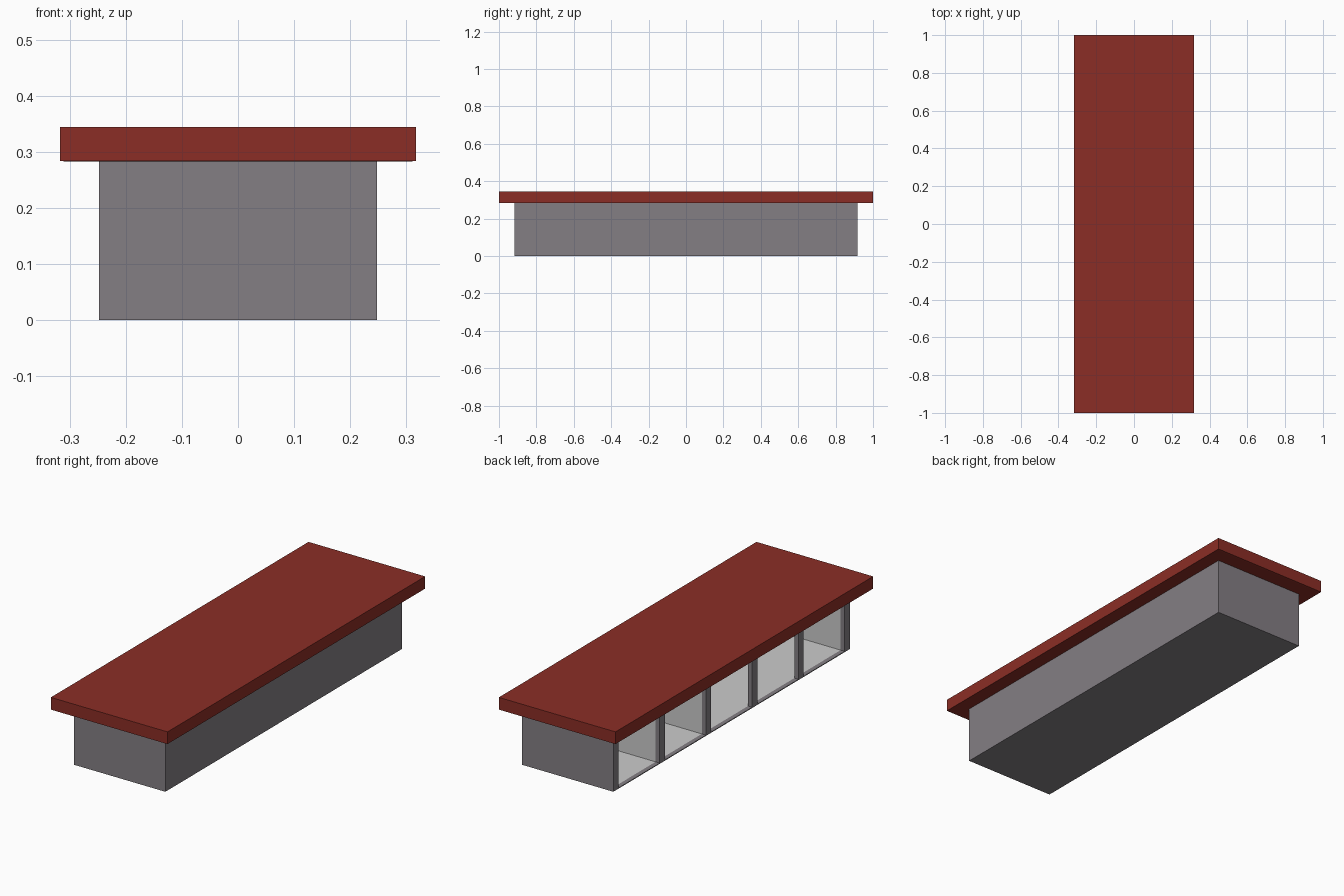
import bpy, bmesh
from mathutils import Vector

if "Cube" in bpy.data.objects:
    bpy.data.objects.remove(bpy.data.objects["Cube"])


def material(name, rgb):
    m = bpy.data.materials.new(name)
    m.diffuse_color = (*rgb, 1)
    m.use_nodes = True
    m.node_tree.nodes["Principled BSDF"].inputs["Base Color"].default_value = m.diffuse_color
    return m


RED = material("red_seat", (0.258, 0.027, 0.019))
GREY = material("dark_grey", (0.231, 0.212, 0.231))


def box(name, lo, hi, mat=None):
    lo, hi = Vector(lo), Vector(hi)
    bm = bmesh.new()
    bmesh.ops.create_cube(bm, size=1)
    size = hi - lo
    for v in bm.verts:
        v.co = (lo + hi) / 2 + Vector(a * b for a, b in zip(v.co, size))
    mesh = bpy.data.meshes.new(name)
    bm.to_mesh(mesh)
    bm.free()
    ob = bpy.data.objects.new(name, mesh)
    bpy.context.collection.objects.link(ob)
    if mat:
        mesh.materials.append(mat)
    return ob


X, Y, H = 0.248, 0.918, 0.284      # cabinet half width, half length, height
W, LIP, FLOOR = 0.04, 0.022, 0.004  # wall width, front frame depth, floor height
LINE = 0.002                       # pale lining thickness
PITCH = (2 * Y - W) / 5
CEIL = H - 0.014
FRONT, BACK = -X + LIP, X - 0.02

# Seat slab, its underside bulging very slightly
seat = box("seat", (-0.317, -1, H), (0.317, 1, 0.344), RED)
bm = bmesh.new()
bm.from_mesh(seat.data)
bm.normal_update()
under = [f for f in bm.faces if f.normal.z < -0.9]
bmesh.ops.inset_region(bm, faces=under, thickness=0.012, depth=0.001)
bm.to_mesh(seat.data)
bm.free()

# Cabinet shell
box("cabinet_base", (-X, -Y, 0), (X, Y, FLOOR - LINE), GREY)
box("cabinet_back", (BACK, -Y, FLOOR - LINE), (X, Y, H), GREY)
box("cabinet_top", (-X, -Y, CEIL), (BACK, Y, H), GREY)
for side, s in (("front", -1), ("rear", 1)):
    y0, y1 = sorted((s * Y, s * (Y - W + LINE)))
    box(f"{side}_end_wall", (FRONT, y0, FLOOR - LINE), (BACK, y1, CEIL), GREY)
    y0, y1 = sorted((s * (Y - W + LINE), s * (Y - W)))
    box(f"{side}_end_lining", (FRONT, y0, FLOOR), (BACK, y1, CEIL))

# Open face: sill and six posts
box("front_sill", (-X, -Y, FLOOR - LINE), (FRONT, Y, FLOOR), GREY)
for i in range(6):
    y = Y - i * PITCH
    box(f"post_{i + 1}", (-X, y - W, FLOOR), (FRONT, y, CEIL), GREY)

# Pale interior: floor, back and the two full-depth dividers
box("floor_lining", (FRONT, -Y + W, FLOOR - LINE), (BACK, Y - W, FLOOR))
box("back_lining", (BACK - LINE, -Y + W, FLOOR), (BACK, Y - W, CEIL))
box("ceiling_lining", (FRONT, -Y + W, CEIL - LINE), (BACK, Y - W, CEIL))
for i in (1, 2):
    y = Y - i * PITCH
    box(f"divider_{i}", (FRONT, y - W, FLOOR), (BACK - LINE, y, CEIL - LINE))
